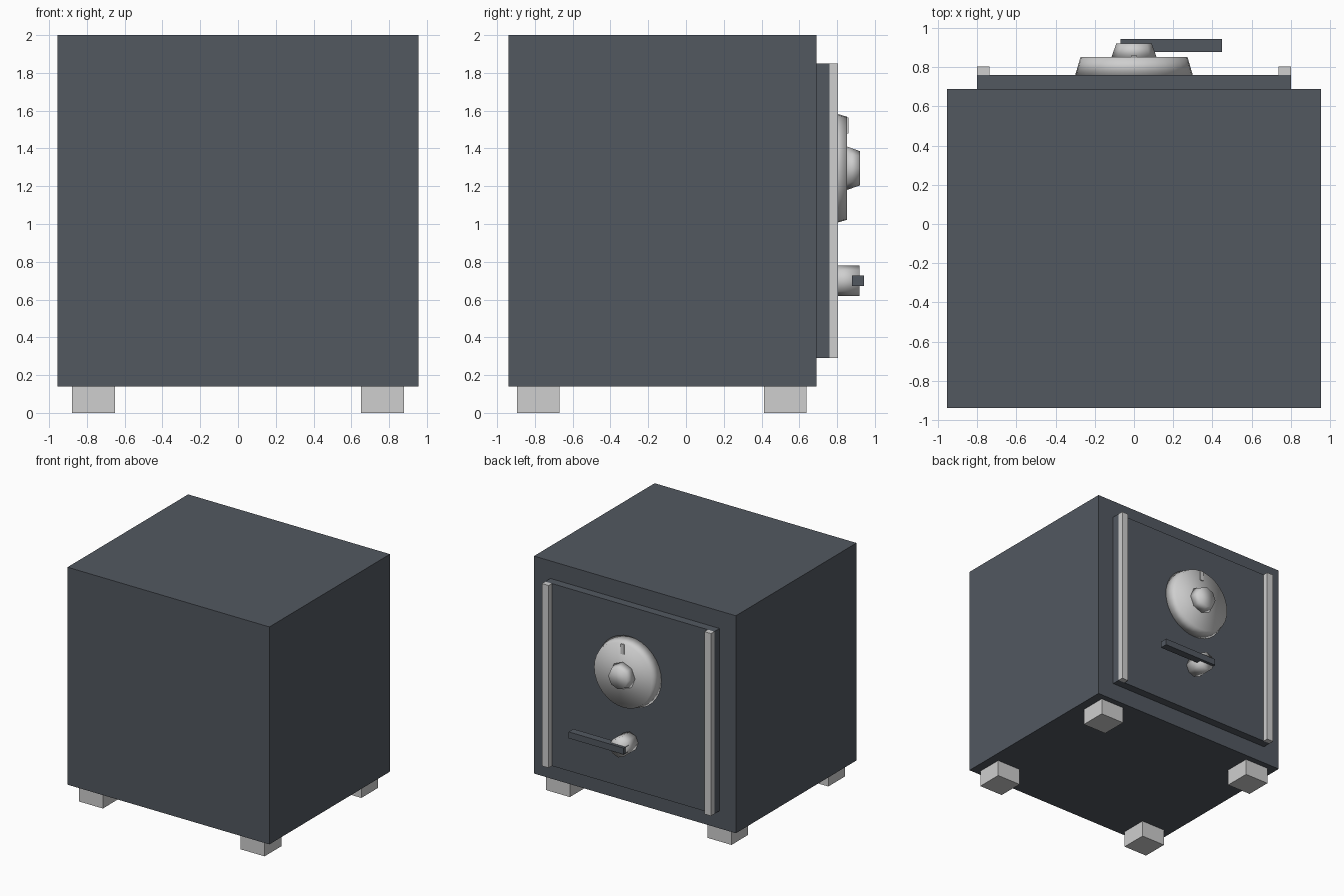
import bpy, bmesh, math
from mathutils import Matrix, Vector

default = bpy.data.objects.get("Cube")
if default:
    bpy.data.objects.remove(default, do_unlink=True)


def material(name, rgb):
    mat = bpy.data.materials.new(name)
    mat.use_nodes = True
    mat.diffuse_color = (*rgb, 1)
    mat.node_tree.nodes["Principled BSDF"].inputs["Base Color"].default_value = (*rgb, 1)
    return mat


steel = material("dark_steel", (0.085, 0.098, 0.118))
metal = material("light_metal", (0.62, 0.62, 0.62))


def add_object(name, bm, mat):
    mesh = bpy.data.meshes.new(name)
    bm.to_mesh(mesh)
    bm.free()
    mesh.materials.append(mat)
    obj = bpy.data.objects.new(name, mesh)
    bpy.context.collection.objects.link(obj)
    return obj


def box(name, low, high, mat):
    low, high = Vector(low), Vector(high)
    bm = bmesh.new()
    place = Matrix.Translation((low + high) / 2) @ Matrix.Diagonal((*(high - low), 1))
    bmesh.ops.create_cube(bm, size=1, matrix=place)
    return add_object(name, bm, mat)


def turned(name, z, y_in, y_out, r_in, r_out, sides, mat):
    """Round part whose axis points out of the door."""
    bm = bmesh.new()
    place = Matrix.Translation((0, (y_in + y_out) / 2, z)) @ Matrix.Rotation(-math.pi / 2, 4, "X")
    bmesh.ops.create_cone(bm, cap_ends=True, segments=sides, radius1=r_in,
                          radius2=r_out, depth=y_out - y_in, matrix=place)
    for face in bm.faces:
        face.smooth = True
    return add_object(name, bm, mat)


# Cabinet and door
box("cabinet", (-0.955, -0.94, 0.14), (0.955, 0.69, 2), steel)
box("door", (-0.8, 0.69, 0.29), (0.8, 0.76, 1.85), steel)

# Feet and the upright door bars, on both sides
for side, label in ((1, "left"), (-1, "right")):
    x_in, x_out = sorted((side * 0.652, side * 0.878))
    for y, end in ((-0.895, "front"), (0.413, "back")):
        box(f"{end}_{label}_foot", (x_in, y, 0), (x_out, y + 0.226, 0.14), metal)
    x_in, x_out = sorted((side * 0.737, side * 0.8))
    box(f"{label}_door_bar", (x_in, 0.76, 0.29), (x_out, 0.805, 1.85), metal)

# Combination dial with knob and pointer mark
turned("dial", 1.295, 0.76, 0.852, 0.3, 0.273, 32, metal)
turned("dial_knob", 1.295, 0.852, 0.922, 0.115, 0.09, 8, metal)
box("dial_mark", (-0.016, 0.83, 1.48), (0.016, 0.86, 1.565), metal)

# Handle
turned("handle_hub", 0.7, 0.76, 0.918, 0.08, 0.08, 8, metal)
box("handle_lever", (-0.07, 0.878, 0.673), (0.45, 0.943, 0.728), steel)
